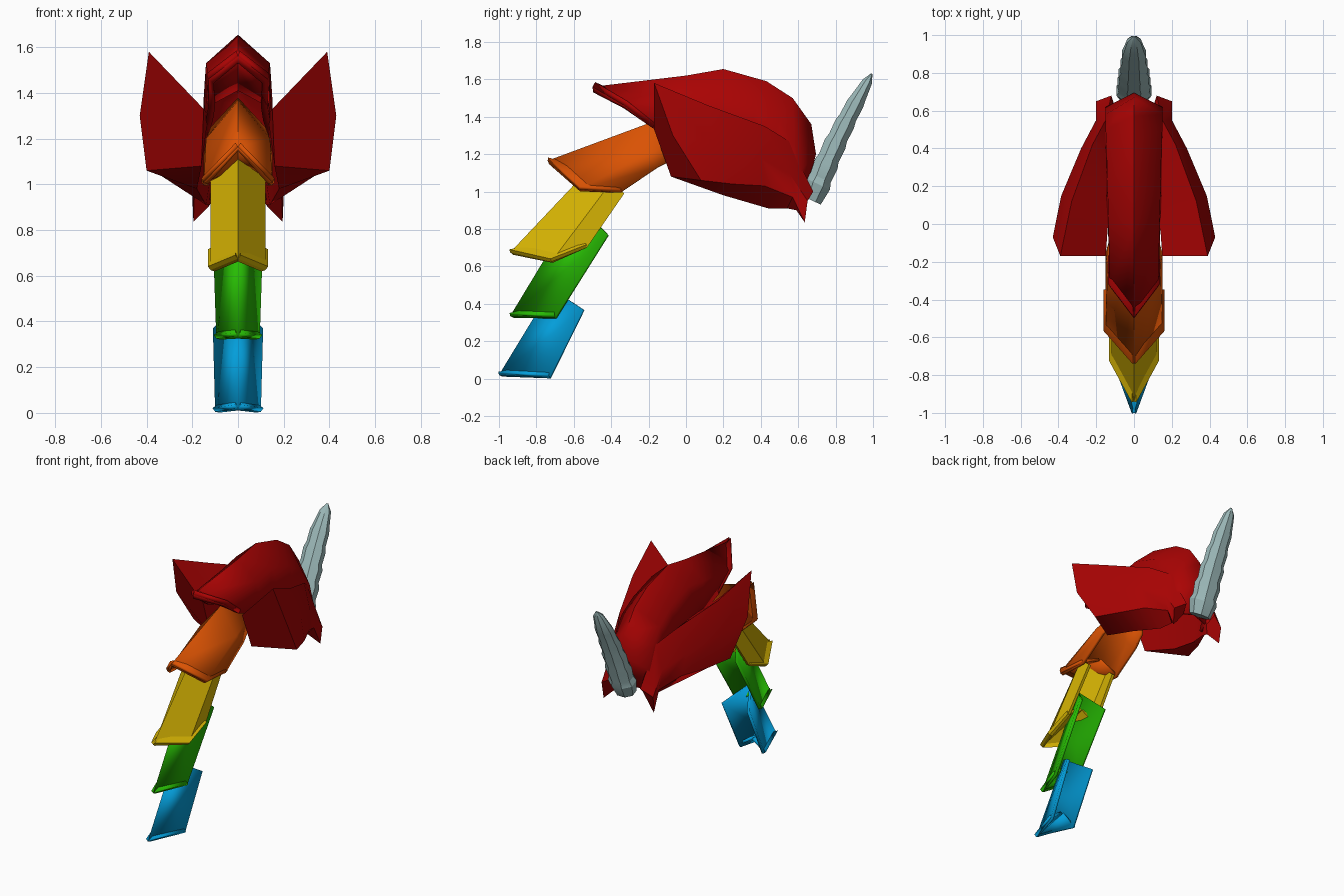
import bpy
import bmesh
import math
from mathutils import Vector

default_cube = bpy.data.objects.get("Cube")
if default_cube:
    bpy.data.objects.remove(default_cube, do_unlink=True)


def make_material(name, colour):
    material = bpy.data.materials.new(name)
    material.use_nodes = True
    rgba = (*colour, 1)
    material.diffuse_color = rgba
    for node in material.node_tree.nodes:
        if node.type == "BSDF_PRINCIPLED":
            node.inputs["Base Color"].default_value = rgba
            node.inputs["Roughness"].default_value = 0.6
    return material


RED = make_material("deep_red", (.4, .001, .001))
ORANGE = make_material("orange", (.7, .085, .001))
YELLOW = make_material("yellow", (.68, .46, .001))
GREEN = make_material("green", (.02, .5, .001))
BLUE = make_material("blue", (.001, .34, .7))
SILVER = make_material("pale_grey_green", (.33, .48, .48))


def loft(name, sections, material, smooth_angle, closed=False, flaps=()):
    """Skin rows of points; closed rows become a capped tube."""
    bm = bmesh.new()
    rows = [[bm.verts.new(point) for point in row] for row in sections]
    count = len(rows[0])
    steps = count if closed else count - 1
    for near, far in zip(rows, rows[1:]):
        for i in range(steps):
            j = (i + 1) % count
            bm.faces.new((near[i], near[j], far[j], far[i]))
    for flap in flaps:
        bm.faces.new([bm.verts.new(point) for point in flap])
    if closed:
        bm.faces.new(rows[0])
        bm.faces.new(rows[-1])
        bmesh.ops.recalc_face_normals(bm, faces=bm.faces)
    mesh = bpy.data.meshes.new(name)
    bm.to_mesh(mesh)
    bm.free()
    mesh.materials.append(material)
    obj = bpy.data.objects.new(name, mesh)
    bpy.context.collection.objects.link(obj)
    bpy.ops.object.select_all(action="DESELECT")
    obj.select_set(True)
    bpy.context.view_layer.objects.active = obj
    if smooth_angle:
        bpy.ops.object.shade_smooth_by_angle(angle=math.radians(smooth_angle))
    return obj


def mirror(points):
    return [(-x, y, z) for x, y, z in reversed(points)]


def mane_shell(name, half_sections, material, smooth_angle, thickness=0.02):
    """Folded lock: each half row runs from the ridge to the rear edge."""
    sections = [mirror(half[1:]) + half for half in half_sections]
    # The lower end is closed by two flaps meeting at a raised centre
    first = half_sections[0]
    rear = first[-1]
    centre = (0, rear[1], rear[2] + .07)
    flap = [first[0], centre] + first[:0:-1]
    shell = loft(name, sections, material, smooth_angle,
                 flaps=(flap, mirror(flap)))
    solid = shell.modifiers.new("thickness", "SOLIDIFY")
    solid.thickness = thickness
    solid.offset = -1
    return shell


# Neck locks, from the lowest up
mane_shell("blue_lock", [
    [(0, -1, .02), (.1, -.73, .005)],
    [(0, -.72, .48), (.11, -.55, .37)],
], BLUE, 180)

mane_shell("green_lock", [
    [(0, -.94, .335), (.095, -.7, .325)],
    [(0, -.58, .93), (.11, -.42, .77)],
], GREEN, 180)

mane_shell("yellow_lock", [
    [(0, -.94, .675), (.12, -.72, .625), (.12, -.53, .7)],
    [(0, -.5, 1.14), (.12, -.4, 1.05), (.11, -.33, .99)],
], YELLOW, 0)

mane_shell("orange_lock", [
    [(0, -.74, 1.165), (.15, -.57, 1.01), (.15, -.35, .995)],
    [(0, -.2, 1.365), (.14, -.22, 1.2), (.15, -.15, 1.13)],
    [(0, -.05, 1.38), (.12, -.05, 1.25), (.12, -.05, 1.18)],
], ORANGE, 60)

# Crest arching over the head and down the forehead
mane_shell("red_crest", [
    [(0, -.5, 1.56), (.13, -.33, 1.46), (.13, -.18, 1.34)],
    [(0, 0, 1.62), (.135, 0, 1.5), (.14, 0, 1.28)],
    [(0, .2, 1.655), (.14, .18, 1.53), (.15, .12, 1.25)],
    [(0, .43, 1.59), (.145, .38, 1.46), (.15, .3, 1.2)],
    [(0, .57, 1.5), (.15, .5, 1.38), (.15, .42, 1.15)],
    [(0, .67, 1.36), (.15, .58, 1.26), (.15, .5, 1.1)],
    [(0, .695, 1.2), (.15, .62, 1.12), (.15, .55, 1.02)],
    [(0, .64, .98), (.14, .6, .96), (.13, .55, .93)],
], RED, 75, 0.03)

# Swept side locks: rows run top, outer, lower outer, lower inner, inner
side_rows = [
    [(.39, -.17, 1.58), (.43, -.07, 1.3), (.4, .08, 1.06),
     (.16, -.08, 1.08), (.15, -.17, 1.33)],
    [(.33, .12, 1.46), (.385, .15, 1.25), (.34, .25, 1.04),
     (.18, .2, .98), (.13, .1, 1.3)],
    [(.22, .42, 1.35), (.28, .4, 1.18), (.26, .42, 1.03),
     (.14, .44, .91), (.12, .42, 1.25)],
    [(.15, .55, 1.27), (.2, .55, 1.1), (.19, .57, .97),
     (.13, .54, .91), (.1, .55, 1.15)],
    [(.12, .68, 1), (.2, .65, .95), (.195, .635, .835),
     (.13, .59, .9), (.1, .62, .95)],
]
for side, label in ((1, "left"), (-1, "right")):
    rows = [[(side * x, y, z) for x, y, z in row] for row in side_rows]
    loft(label + "_side_lock", rows, RED, 40, closed=True)

# Ridged horn: a stepped, oval, tapering stack with a slight bow
base, tip = Vector((0, .672, .953)), Vector((0, .993, 1.63))
axis = tip - base
side_axis = Vector((1, 0, 0))
depth_axis = axis.normalized().cross(side_axis)
profile = [(0, .8)]
rings = 6
for k in range(1, rings):
    t = k / rings * 0.95
    size = 1.08 - 0.55 * t ** 1.6
    profile += [(t - .03, size), (t + .02, size * .86)]
profile += [(.94, .4), (1, .06)]
sides = 8
horn_rows = []
for t, size in profile:
    bow = Vector((0, -.018 * math.sin(math.pi * t), 0))
    centre = base + axis * t + bow
    row = []
    for i in range(sides):
        angle = math.tau * (i + .5) / sides
        row.append(centre + side_axis * (.096 * size * math.cos(angle))
                   + depth_axis * (.072 * size * math.sin(angle)))
    horn_rows.append(row)
loft("horn", horn_rows, SILVER, 25, closed=True)
